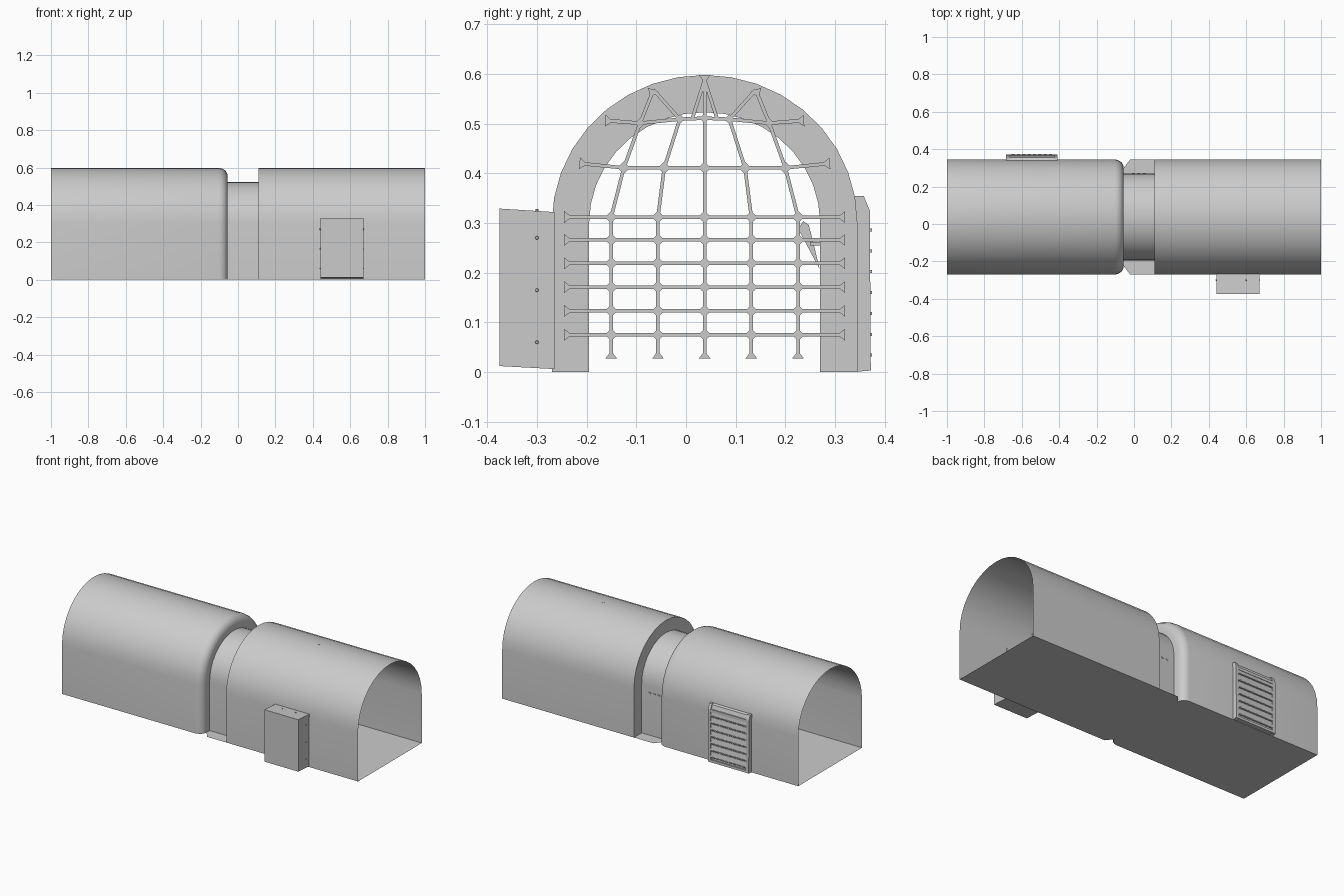
import bpy, bmesh, math
from mathutils import Vector, Matrix

if "Cube" in bpy.data.objects:
    bpy.data.objects.remove(bpy.data.objects["Cube"])

CY = 0.0375          # tunnel centre line in y
HALF = 0.3075        # outer half width
SPRING, RISE = 0.30, 0.298


def finish(name, bm, smooth=None):
    bmesh.ops.recalc_face_normals(bm, faces=bm.faces[:])
    me = bpy.data.meshes.new(name)
    bm.to_mesh(me)
    bm.free()
    ob = bpy.data.objects.new(name, me)
    bpy.context.collection.objects.link(ob)
    if smooth:
        me.shade_smooth()
        me.set_sharp_from_angle(angle=math.radians(smooth))
    return ob


def prism(bm, pts, x0, x1):
    """Extrude a (y, z) outline along x."""
    a = [bm.verts.new((x0, y, z)) for y, z in pts]
    b = [bm.verts.new((x1, y, z)) for y, z in pts]
    bm.faces.new(a[::-1])
    bm.faces.new(b)
    for i in range(len(a)):
        j = (i + 1) % len(a)
        bm.faces.new((a[i], a[j], b[j], b[i]))


def box(bm, x0, x1, y0, y1, z0, z1):
    prism(bm, [(y0, z0), (y1, z0), (y1, z1), (y0, z1)], x0, x1)


def bolt(bm, pos, axis, r=0.004, depth=0.006):
    rot = Vector((0, 0, 1)).rotation_difference(Vector(axis)).to_matrix().to_4x4()
    bmesh.ops.create_cone(bm, cap_ends=True, segments=8, radius1=r, radius2=r * 0.7,
                          depth=depth, matrix=Matrix.Translation(pos) @ rot)


def arch(inset, n=18):
    w, h = HALF - inset, RISE - inset
    pts = [(CY + w, 0)]
    for i in range(n + 1):
        t = math.pi * i / n
        pts.append((CY + w * math.cos(t), SPRING + h * math.sin(t)))
    return pts + [(CY - w, 0)]


def loft(bm, rings):
    rows = [[bm.verts.new((x, y, z)) for y, z in pts] for x, pts in rings]
    for r, s in zip(rows, rows[1:]):
        for i in range(len(r) - 1):
            bm.faces.new((r[i], r[i + 1], s[i + 1], s[i]))


# Arched shell with a recessed neck, rounded on its left side
bm = bmesh.new()
fillet = [(-0.10, 0), (-0.083, 0.004), (-0.067, 0.015), (-0.058, 0.03), (-0.055, 0.045)]
loft(bm, [(x, arch(i)) for x, i in
          [(-1, 0)] + fillet + [(-0.055, 0.075), (0.11, 0.075), (0.11, 0), (1, 0)]])
finish("tunnel_shell", bm, 35)

# Floor sheet following the outline of the shell
bm = bmesh.new()
loft(bm, [(x, [(CY - HALF + i, 0), (CY + HALF - i, 0)]) for x, i in
          [(-1, 0)] + fillet + [(-0.02, 0), (0.11, 0), (1, 0)]])
finish("tunnel_floor", bm)

# Barred gate across the right-hand section
bm = bmesh.new()
GX0, GX1, BW = 0.522, 0.538, 0.0035


def bar(a, b, flare_a=False, flare_b=False):
    a, b = Vector(a), Vector(b)
    d = (b - a).normalized()
    n = Vector((-d.y, d.x))
    prism(bm, [a - n * BW, b - n * BW, b + n * BW, a + n * BW], GX0, GX1)
    for p, s, on in ((a, 1, flare_a), (b, -1, flare_b)):
        if on:
            q = p + d * s * 0.011
            prism(bm, [p - n * 0.012, q - n * BW, q + n * BW, p + n * 0.012], GX0, GX1)


def node(y, z, r=0.0125):
    prism(bm, [(y - r, z), (y, z - r), (y + r, z), (y, z + r)], GX0 + 0.001, GX1 - 0.001)


rows = [0.075, 0.123, 0.171, 0.219, 0.266, 0.312]
cols = [-0.188, -0.094, 0, 0.094, 0.188]
for z in rows:
    bar((CY - 0.283, z), (CY + 0.283, z), True, True)
    for c in cols:
        node(CY + c, z)
mid = [(c * 0.865, 0.411) for c in cols]
high = [(-0.13, 0.501), (-0.05, 0.509), (0, 0.511), (0.05, 0.509), (0.13, 0.501)]
for c, m, h in zip(cols, mid, high):
    P = lambda p: (CY + p[0], p[1])
    bar((CY + c, 0.027), (CY + c, 0.312), True)
    bar((CY + c, 0.312), P(m))
    bar(P(m), P(h))
    node(*P(m))
    node(*P(h), 0.010)
for row, end in ((mid, (0.252, 0.42)), (high, (0.20, 0.506))):
    for p, q in zip(row, row[1:]):
        bar((CY + p[0], p[1]), (CY + q[0], q[1]))
    for s, p in ((-1, row[0]), (1, row[-1])):
        bar((CY + p[0], p[1]), (CY + s * end[0], end[1]), False, True)
# fan of braces at the crown
for s in (-1, 1):
    bar((CY + s * 0.13, 0.501), (CY + s * 0.103, 0.568), False, True)
    bar((CY + s * 0.05, 0.509), (CY + s * 0.103, 0.568))
    bar((CY + s * 0.025, 0.510), (CY, 0.588))
    bar((CY + s * 0.13, 0.501), (CY + s * 0.19, 0.506))
bar((CY, 0.511), (CY, 0.598), False, True)
finish("barred_gate", bm)

# Utility box on the front wall, with bolts
bm = bmesh.new()
prism(bm, [(-0.265, 0.006), (-0.375, 0.012), (-0.375, 0.329), (-0.265, 0.322)], 0.44, 0.67)
for z in (0.06, 0.165, 0.27):
    for x, s in ((0.671, 1), (0.439, -1)):
        bolt(bm, (x, -0.30, z), (s, 0, 0))
for x in (0.51, 0.60):
    bolt(bm, (x, -0.30, 0.325), (0, 0, 1))
finish("utility_box", bm)

# Louvred vent on the back wall
bm = bmesh.new()
prism(bm, [(0.335, 0.002), (0.364, 0.004), (0.364, 0.322), (0.355, 0.348), (0.335, 0.354)],
      -0.672, -0.418)
for x0, x1 in ((-0.684, -0.664), (-0.426, -0.408)):
    prism(bm, [(0.335, 0.0), (0.372, 0.003), (0.370, 0.325), (0.358, 0.354), (0.335, 0.354)], x0, x1)
box(bm, -0.668, -0.422, 0.35, 0.372, 0.003, 0.018)
box(bm, -0.668, -0.422, 0.35, 0.370, 0.308, 0.325)
finish("vent_frame", bm)
bm = bmesh.new()
for k in range(7):
    z = 0.03 + k * 0.042
    prism(bm, [(0.36, z), (0.371, z + 0.004), (0.366, z + 0.036), (0.36, z + 0.036)], -0.665, -0.425)
    for j in range(8):
        x = -0.655 + j * 0.0285
        box(bm, x, x + 0.018, 0.364, 0.3745, z + 0.001, z + 0.007)
finish("vent_louvres", bm)

# Small pointed bracket on the inner wall of the neck
bm = bmesh.new()
prism(bm, [(0.226, 0.288), (0.236, 0.304), (0.247, 0.296), (0.256, 0.262), (0.269, 0.207)], 0.005, 0.045)
for x in (-0.005, 0.025, 0.055):
    box(bm, x - 0.007, x + 0.007, 0.25, 0.273, 0.255, 0.262)
finish("wall_bracket", bm)
